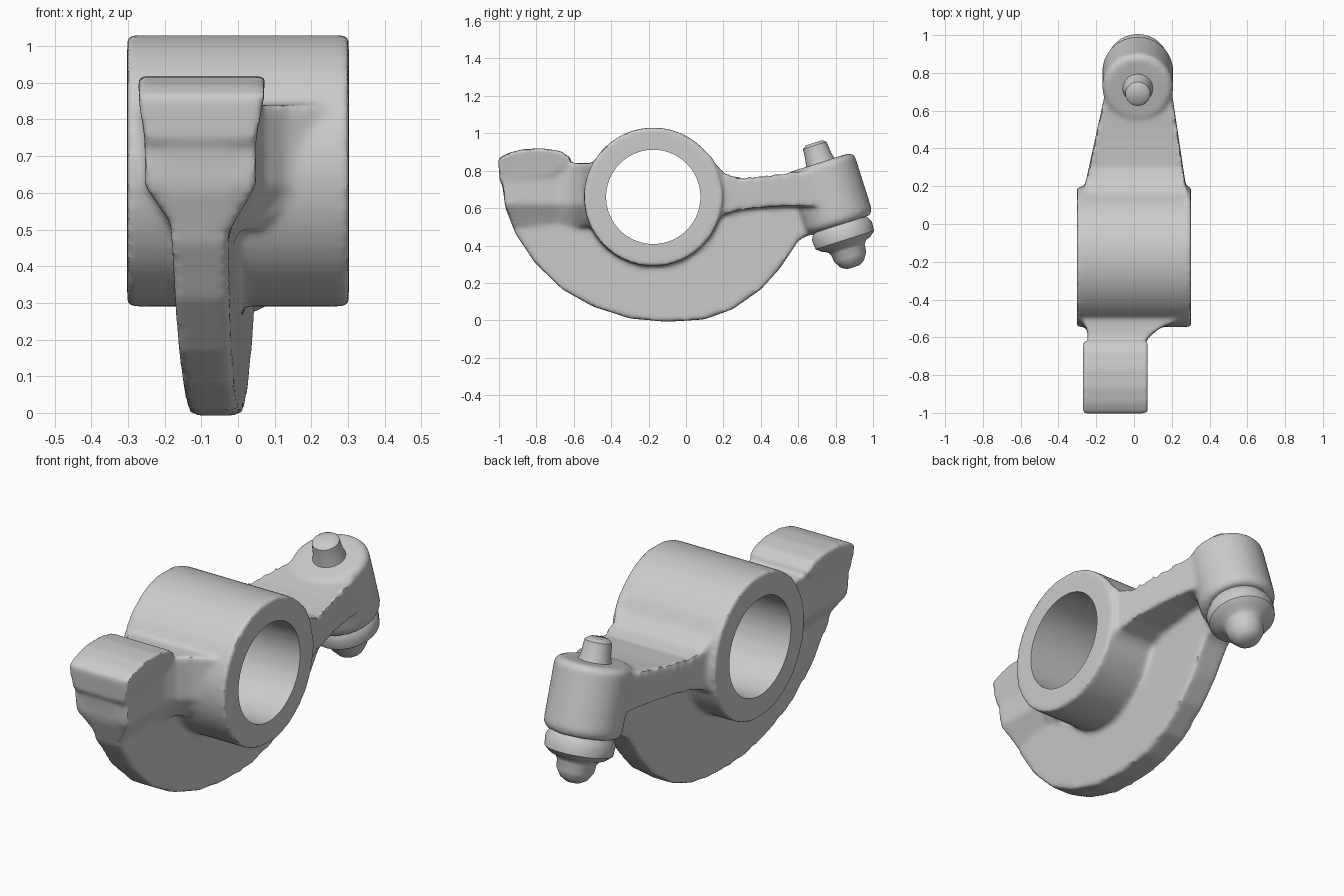
import bpy, bmesh, math
from mathutils import Vector, Matrix

if "Cube" in bpy.data.objects:
    bpy.data.objects.remove(bpy.data.objects["Cube"])

HUB = Vector((0, -0.175, 0.66))
AXIS = Vector((0, 0.303, -0.953))          # adjuster axis, pointing down
AXIS_TOP = Vector((0.02, 0.69, 0.93))


def bridge(bm, low, high):
    """Closed solid between two matching outlines."""
    a = [bm.verts.new(p) for p in low]
    b = [bm.verts.new(p) for p in high]
    caps = [bm.faces.new(a), bm.faces.new(b[::-1])]
    for i in range(len(a)):
        j = (i + 1) % len(a)
        bm.faces.new((a[i], b[i], b[j], a[j]))
    bmesh.ops.triangulate(bm, faces=caps)


def slab(bm, outline, span):
    """Side (y, z) outline, with the x range given by span(y, z)."""
    bridge(bm, [(span(y, z)[0], y, z) for y, z in outline],
           [(span(y, z)[1], y, z) for y, z in outline])


def lathe(bm, profile, origin, axis, n=48):
    """Solid of revolution from (radius, distance along axis) pairs."""
    rot = Vector((0, 0, 1)).rotation_difference(axis).to_matrix()
    rings = [[bm.verts.new(origin + rot @ Vector((r * math.cos(k * math.tau / n),
              r * math.sin(k * math.tau / n), t))) for k in range(n)] for r, t in profile]
    for p, q in zip(rings, rings[1:]):
        for k in range(n):
            m = (k + 1) % n
            bm.faces.new((p[k], p[m], q[m], q[k]))
    bm.faces.new(rings[0][::-1])
    bm.faces.new(rings[-1])


def finish(bm, name):
    bmesh.ops.recalc_face_normals(bm, faces=bm.faces)
    me = bpy.data.meshes.new(name)
    bm.to_mesh(me)
    bm.free()
    ob = bpy.data.objects.new(name, me)
    bpy.context.collection.objects.link(ob)
    return ob


def cast(ob, voxel, rounds):
    """Fuse overlapping solids and soften joints like a casting."""
    m = ob.modifiers.new("fuse", 'REMESH')
    m.mode, m.voxel_size, m.use_smooth_shade = 'VOXEL', voxel, True
    m = ob.modifiers.new("soften", 'SMOOTH')
    m.factor, m.iterations = 0.5, rounds


def apply_all(ob):
    bpy.ops.object.select_all(action='DESELECT')
    bpy.context.view_layer.objects.active = ob
    ob.select_set(True)
    for m in list(ob.modifiers):
        bpy.ops.object.modifier_apply(modifier=m.name)
    bpy.ops.object.shade_smooth_by_angle(angle=math.radians(40))


body = bmesh.new()

# hub
lathe(body, [(0.37, -0.302), (0.37, 0.302)], HUB, Vector((1, 0, 0)), 96)

# curved web, slightly skewed and thinner toward the bottom
web = [(-0.985, 0.74), (-0.965, 0.6), (-0.91, 0.46), (-0.81, 0.31), (-0.66, 0.165),
       (-0.5, 0.075), (-0.3, 0.01), (-0.1, -0.008), (0.1, 0.005), (0.25, 0.06),
       (0.4, 0.165), (0.5, 0.275), (0.6, 0.425), (0.65, 0.455), (0.75, 0.46),
       (0.75, 0.65), (0.3, 0.68), (-0.175, 0.7)]


def web_span(y, z):
    c, h = -0.055 + 0.055 * y, 0.068 + 0.02 * z
    return c - h, c + h


slab(body, web, web_span)

# tapered arm
arm = [(0.1, 0.9), (0.165, 0.82), (0.22, 0.775), (0.3, 0.755), (0.45, 0.77), (0.65, 0.80),
       (0.75, 0.78), (0.75, 0.61), (0.5, 0.61), (0.3, 0.595), (0.2, 0.565), (0.12, 0.48),
       (0.0, 0.5), (0.0, 0.85)]
slab(body, arm, lambda y, z: (-0.305 + 0.22 * y, 0.305 - 0.15 * y))

# rounded boss at the arm end
lathe(body, [(0.165, 0.09), (0.188, 0.11), (0.188, 0.41), (0.17, 0.44)], AXIS_TOP, AXIS)

# neck joining the pad to the hub, with its lower part narrowing into the web
neck = [(0.05, -0.985), (0.04, -0.68), (0.07, -0.61), (0.13, -0.555), (0.24, -0.51),
        (0.24, -0.4), (-0.28, -0.4), (-0.28, -0.5), (-0.245, -0.57), (-0.255, -0.985)]
mid = [(x, max(y, -0.97), 0.62) for x, y in neck]
bridge(body, mid, [(x, y, 0.84) for x, y in neck])
bridge(body, [(-0.09 + (x + 0.09) * 0.5, max(y, -0.92), 0.5) for x, y in neck], mid)

# pad with a crowned top
pad = [(-1.005, 0.865), (-0.95, 0.895), (-0.87, 0.915), (-0.77, 0.92), (-0.67, 0.905),
       (-0.61, 0.865), (-0.7, 0.78), (-0.995, 0.74)]
slab(body, pad, lambda y, z: (-0.275, 0.075) if z > 0.8 else (-0.255, 0.05))

rocker = finish(body, "rocker_body")
cast(rocker, 0.012, 10)

# bore through the hub
bore = bmesh.new()
lathe(bore, [(0.252, -0.6), (0.252, 0.6)], HUB, Vector((1, 0, 0)), 96)
cutter = finish(bore, "bore_cutter")
cutter.hide_render = True
cut = rocker.modifiers.new("bore", 'BOOLEAN')
cut.operation, cut.object, cut.solver = 'DIFFERENCE', cutter, 'EXACT'
apply_all(rocker)
bpy.data.objects.remove(cutter)

# adjusting screw: stud on top, collar and tip below
screw = bmesh.new()
lathe(screw, [(0.045, -0.02), (0.066, -0.005), (0.072, 0.06), (0.085, 0.11), (0.1, 0.2),
              (0.14, 0.42), (0.158, 0.455), (0.168, 0.475), (0.164, 0.525), (0.135, 0.55),
              (0.108, 0.56), (0.094, 0.58), (0.09, 0.62), (0.065, 0.66), (0.035, 0.678)],
      AXIS_TOP, AXIS)
apply_all(finish(screw, "adjusting_screw"))
